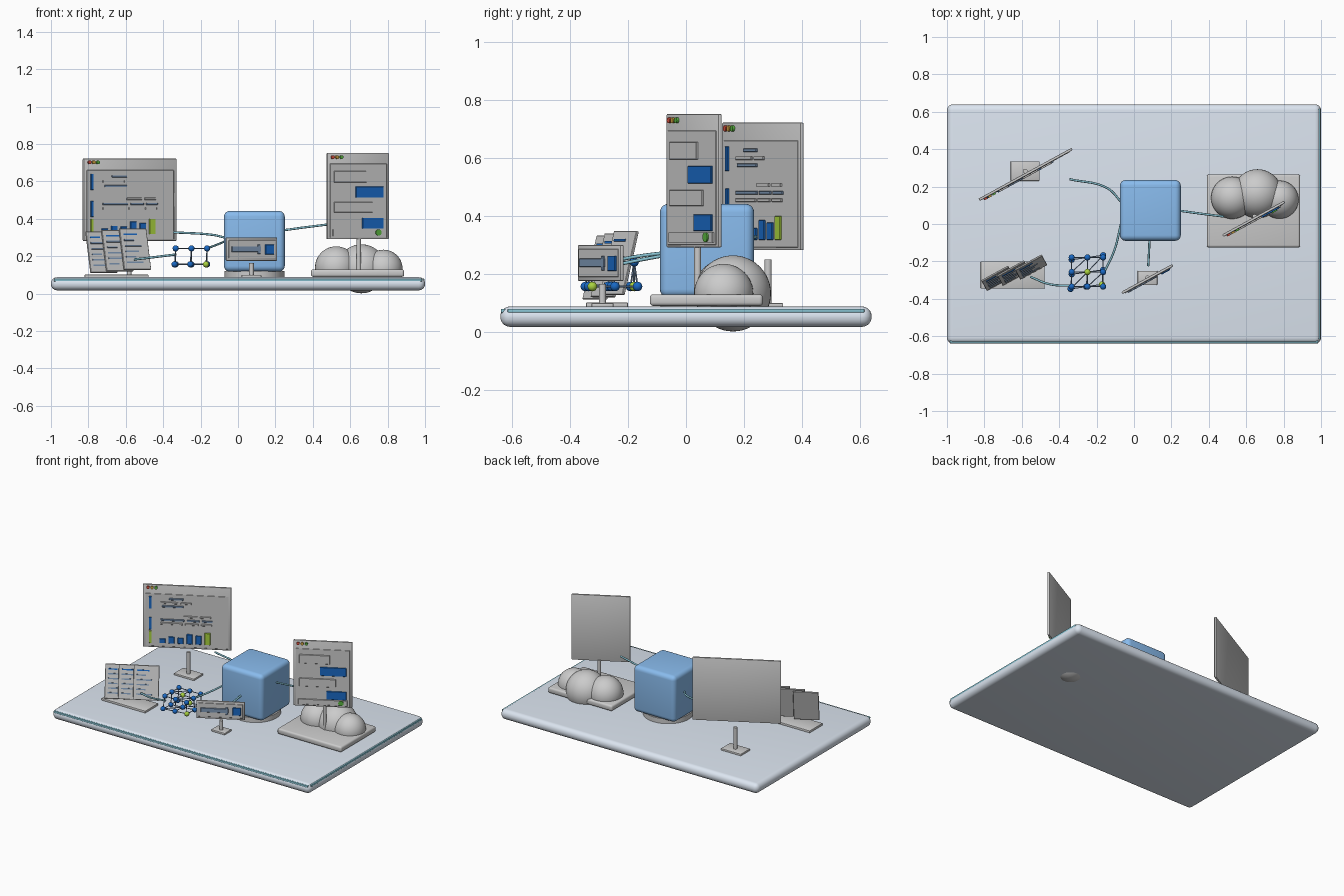
import bpy, bmesh, math
from mathutils import Matrix, Vector

if "Cube" in bpy.data.objects:
    bpy.data.objects.remove(bpy.data.objects["Cube"])

ANGLE = 0.5  # all screens turn the same way


def material(name, r, g, b):
    m = bpy.data.materials.new(name)
    m.diffuse_color = (r, g, b, 1)
    m.use_nodes = True
    m.node_tree.nodes["Principled BSDF"].inputs["Base Color"].default_value = m.diffuse_color
    return m


PALE = material("pale_blue", 0.72, 0.79, 0.88)
SKY = material("sky_blue", 0.25, 0.5, 0.85)
BLUE = material("blue", 0.01, 0.14, 0.55)
STEEL = material("steel_blue", 0.2, 0.3, 0.45)
GREEN = material("lime", 0.4, 0.65, 0.05)
RED = material("red", 0.7, 0.08, 0.05)
AMBER = material("amber", 0.6, 0.35, 0.05)
LEAF = material("leaf_green", 0.1, 0.45, 0.05)
TEAL = material("teal", 0.25, 0.55, 0.65)


def finish(name, bm, mat=None, matrix=Matrix(), smooth=True):
    me = bpy.data.meshes.new(name)
    bm.to_mesh(me)
    bm.free()
    ob = bpy.data.objects.new(name, me)
    bpy.context.collection.objects.link(ob)
    ob.matrix_world = matrix
    if mat:
        me.materials.append(mat)
    if smooth:
        bpy.ops.object.select_all(action='DESELECT')
        ob.select_set(True)
        bpy.context.view_layer.objects.active = ob
        bpy.ops.object.shade_smooth_by_angle(angle=math.radians(35))
    return ob


def box(name, lo, hi, mat=None, matrix=Matrix(), bevel=0.0, segments=2):
    bm = bmesh.new()
    bmesh.ops.create_cube(bm, size=1)
    for v in bm.verts:
        v.co = Vector([(a + b) / 2 + c * (b - a) for a, b, c in zip(lo, hi, v.co)])
    if bevel:
        bmesh.ops.bevel(bm, geom=bm.edges[:], offset=bevel, segments=segments,
                        profile=0.5, affect='EDGES')
    return finish(name, bm, mat, matrix, bevel > 0)


def rod(name, a, b, radius, mat=None, sides=16, matrix=Matrix()):
    a, b = Vector(a), Vector(b)
    bm = bmesh.new()
    m = Matrix.Translation((a + b) / 2) @ (b - a).to_track_quat('Z', 'Y').to_matrix().to_4x4()
    bmesh.ops.create_cone(bm, cap_ends=True, segments=sides, radius1=radius, radius2=radius,
                          depth=(b - a).length, matrix=m)
    return finish(name, bm, mat, matrix)


def ball(name, c, r, mat=None, u=16, v=10):
    bm = bmesh.new()
    bmesh.ops.create_uvsphere(bm, u_segments=u, v_segments=v, radius=r,
                              matrix=Matrix.Translation(c))
    return finish(name, bm, mat)


def cable(name, points):
    cu = bpy.data.curves.new(name, 'CURVE')
    cu.dimensions = '3D'
    cu.bevel_depth = 0.006
    cu.bevel_resolution = 2
    cu.use_fill_caps = True
    sp = cu.splines.new('BEZIER')
    sp.bezier_points.add(len(points) - 1)
    for p, co in zip(sp.bezier_points, points):
        p.co = co
        p.handle_left_type = p.handle_right_type = 'AUTO'
    cu.materials.append(TEAL)
    ob = bpy.data.objects.new(name, cu)
    bpy.context.collection.objects.link(ob)


class Screen:
    """Upright slab; details are placed by width fraction and world height."""

    def __init__(self, name, x, y, width, z0, z1):
        self.name, self.w = name, width
        self.m = Matrix.Translation((x, y, 0)) @ Matrix.Rotation(ANGLE, 4, 'Z')
        box(name, (-width / 2, -0.007, z0), (width / 2, 0.007, z1), None, self.m, 0.004)

    def tile(self, part, f0, f1, z0, z1, mat=None, out=0.016):
        box(f"{self.name}_{part}", ((f0 - 0.5) * self.w, -out, z0),
            ((f1 - 0.5) * self.w, -0.006, z1), mat, self.m, 0.0015, 1)

    def dot(self, part, f, z, r, mat, out=0.016):
        x = (f - 0.5) * self.w
        rod(f"{self.name}_{part}", (x, -out, z), (x, -0.006, z), r, mat, 16, self.m)

    def window_dots(self, f, step, z):
        for i, mat in enumerate((RED, AMBER, LEAF)):
            self.dot(f"window_dot_{i}", f + i * step, z, 0.01, mat)


def stand(name, x, y, hx, hy, top):
    box(name + "_foot", (x - hx, y - hy, 0.084), (x + hx, y + hy, 0.1), None, bevel=0.004)
    rod(name + "_pole", (x, y, 0.09), (x, y, top), 0.0125)


# base platform with light strips on front and right edges
box("platform", (-1, -0.64, 0.018), (1, 0.64, 0.088), PALE, bevel=0.033, segments=6)
box("front_strip", (-0.985, -0.638, 0.066), (0.985, -0.62, 0.08), TEAL, bevel=0.003)
box("right_strip", (0.98, -0.615, 0.066), (0.998, 0.615, 0.08), TEAL, bevel=0.003)

# central cube on a round pedestal
rod("cube_pedestal", (0.088, 0.072, 0.085), (0.088, 0.072, 0.122), 0.16, None, 48)
box("core_cube", (-0.075, -0.09, 0.118), (0.25, 0.235, 0.442), SKY, bevel=0.03, segments=5)

# dashboard screen
s = Screen("dashboard", -0.58, 0.265, 0.566, 0.282, 0.722)
stand("dashboard_stand", -0.582, 0.283, 0.078, 0.052, 0.25)
s.window_dots(0.06, 0.045, 0.702)
s.tile("content", 0.03, 0.97, 0.292, 0.66, out=0.009)
for i, (z0, z1, mat) in enumerate(((0.555, 0.64, BLUE), (0.41, 0.495, BLUE), (0.315, 0.4, GREEN))):
    s.tile(f"sidebar_{i}", 0.07, 0.1, z0, z1, mat)
rows = ((0.627, 0.30, (0.16,), STEEL), (0.6, 0.2, (0.2, 0.12), None),
        (0.575, 0.22, (0.24,), STEEL), (0.507, 0.46, (0.16, 0.12), None),
        (0.48, 0.2, (0.27, 0.14, 0.12), STEEL), (0.455, 0.2, (0.25, 0.15, 0.12), None))
for i, (z, f, lengths, mat) in enumerate(rows):
    for j, n in enumerate(lengths):
        s.tile(f"text_{i}_{j}", f, f + n, z - 0.006, z + 0.006, mat)
        f += n + 0.03
for i, h in enumerate((0.03, 0.045, 0.04, 0.068, 0.06, 0.082)):
    f = 0.19 + i * 0.102
    s.tile(f"chart_bar_{i}", f, f + 0.065, 0.318, 0.318 + h, GREEN if i == 5 else BLUE)

# conversation screen
s = Screen("chat_screen", 0.64, 0.028, 0.376, 0.292, 0.752)
rod("chat_screen_pole", (0.645, 0.04, 0.11), (0.645, 0.04, 0.3), 0.0125)
s.window_dots(0.08, 0.07, 0.73)
s.tile("content", 0.04, 0.96, 0.3, 0.695, out=0.009)
for i, (f0, f1, z0, z1, mat) in enumerate((
        (0.1, 0.62, 0.595, 0.655, None), (0.45, 0.9, 0.513, 0.572, BLUE),
        (0.1, 0.72, 0.434, 0.49, None), (0.56, 0.9, 0.348, 0.405, BLUE),
        (0.08, 0.92, 0.308, 0.344, None))):
    s.tile(f"bubble_{i}", f0, f1, z0, z1, mat)
s.dot("send_button", 0.81, 0.327, 0.017, LEAF, 0.022)

# small search screen
s = Screen("search_screen", 0.072, -0.294, 0.31, 0.176, 0.3)
stand("search_stand", 0.072, -0.288, 0.053, 0.038, 0.165)
s.tile("content", 0.04, 0.96, 0.19, 0.286, out=0.01)
s.tile("field", 0.09, 0.66, 0.224, 0.253, STEEL)
s.tile("field_end", 0.6, 0.65, 0.212, 0.262, STEEL)
s.tile("button", 0.75, 0.92, 0.21, 0.263, BLUE)

# leaning document sheets on a tray
box("document_tray", (-0.82, -0.345, 0.084), (-0.478, -0.2, 0.102), None, bevel=0.004)
for k, (x, y, z) in enumerate(((-0.73, -0.29, 0.222), (-0.645, -0.262, 0.23), (-0.551, -0.23, 0.238))):
    m = (Matrix.Translation((x, y, z)) @ Matrix.Rotation(ANGLE, 4, 'Z')
         @ Matrix.Rotation(-0.25, 4, 'X'))
    box(f"sheet_{k}", (-0.082, -0.005, -0.113), (0.082, 0.005, 0.113), None, m, 0.002, 1)
    for i in range(6):
        n = (0.06, 0.1, 0.08)[(i + k) % 3]
        zz = 0.08 - i * 0.031
        box(f"sheet_{k}_line_{i}", (-0.062, -0.008, zz - 0.004), (-0.062 + n, -0.004, zz + 0.004),
            BLUE if i == 0 else STEEL, m)

# network lattice of nodes and links
nodes = {}
for i in range(3):
    for j in range(3):
        for k in range(2):
            nodes[i, j, k] = Vector((-0.333 + i * 0.084 - 0.006 * (1 - k) * (j == 0),
                                     -0.335 + j * 0.078 + 0.012 * (i - 1) * (1 - k), 0.157 + 0.085 * k))
for (i, j, k), p in nodes.items():
    lime = (i, j, k) in ((2, 0, 0), (1, 1, 1), (1, 2, 0))
    ball(f"node_{i}{j}{k}", p, 0.0165, GREEN if lime else BLUE)
    for d in ((1, 0, 0), (0, 1, 0), (0, 0, 1), (1, 1, 0)):
        q = (i + d[0], j + d[1], k + d[2])
        if q in nodes and not (d == (1, 1, 0) and (i + j + k) % 2):
            rod(f"link_{i}{j}{k}", p, nodes[q], 0.003, STEEL, 6)

# cloud on its slab
box("cloud_slab", (0.39, -0.125, 0.09), (0.888, 0.265, 0.13), None, bevel=0.012, segments=3)
for i, (c, r) in enumerate((((0.525, 0.14, 0.14), 0.113), ((0.66, 0.162, 0.133), 0.131),
                            ((0.778, 0.13, 0.133), 0.102))):
    ball(f"cloud_puff_{i}", c, r, None, 40, 24)

# cables from the cube
cable("dashboard_cable", [(-0.07, 0.12, 0.3), (-0.14, 0.19, 0.315), (-0.345, 0.24, 0.328)])
cable("chat_cable", [(0.25, 0.07, 0.34), (0.36, 0.055, 0.355), (0.48, 0.04, 0.37)])
cable("network_cable", [(-0.07, 0.0, 0.28), (-0.105, -0.14, 0.265), (-0.165, -0.27, 0.242)])
cable("document_cable", [(-0.33, -0.33, 0.21), (-0.45, -0.322, 0.195), (-0.555, -0.282, 0.183)])
cable("search_cable", [(0.083, -0.085, 0.262), (0.08, -0.15, 0.25), (0.076, -0.225, 0.235)])
